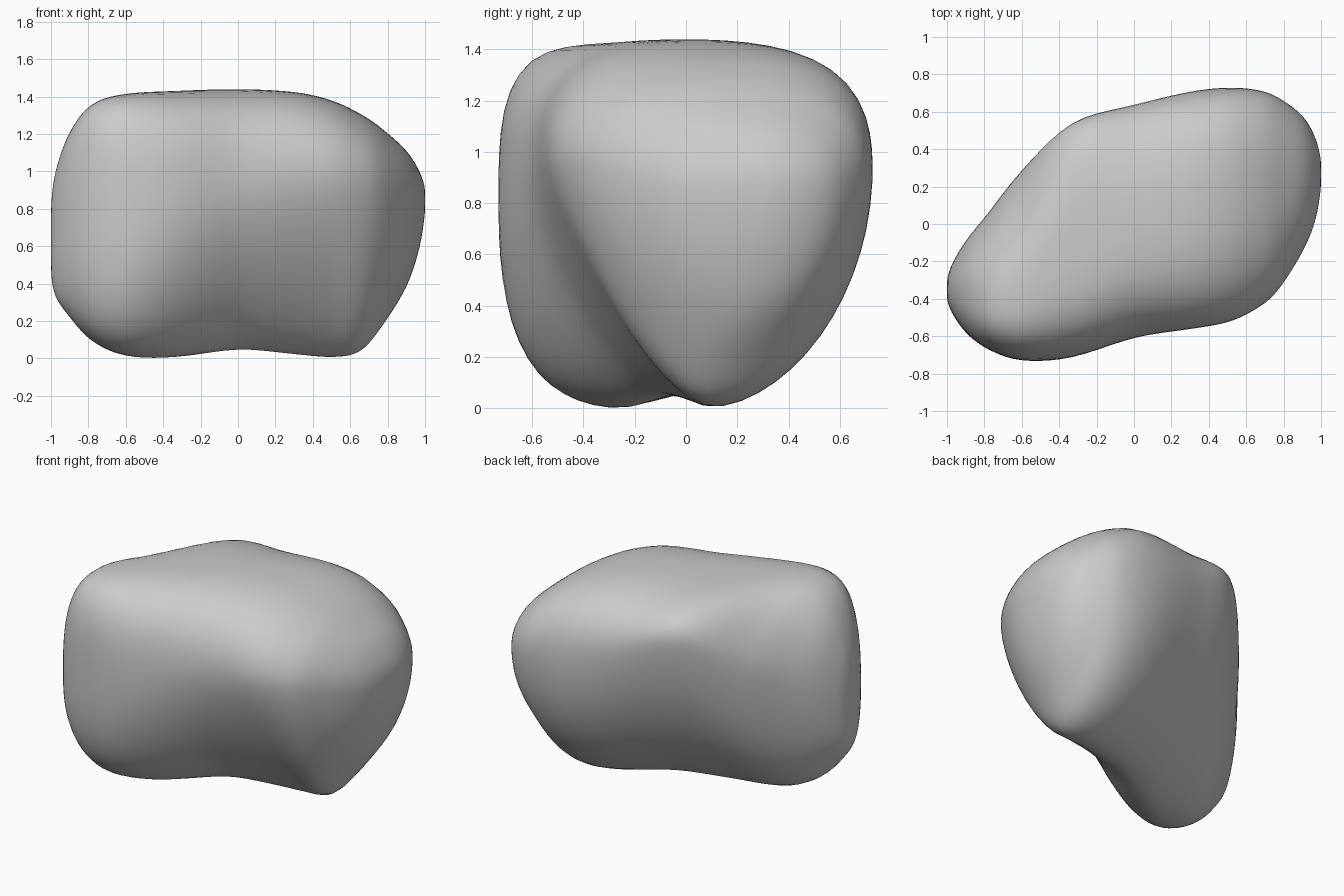
import bpy
import bmesh
from math import cos, sin, pi

cube = bpy.data.objects.get("Cube")
if cube:
    bpy.data.objects.remove(cube, do_unlink=True)

QUARTER = 14   # points per quarter of a section
STEPS = 5      # rings between two stations

# Stations: x, then (front, back) y, (base, top) z, (base, top) centre y, (front, back) widest z
LIMITS = [
    (-1.0, -.4, -.3, .45, .82, -.35, -.35, .62, .62),
    (-.975, -.47, -.22, .33, 1.0, -.35, -.34, .65, .68),
    (-.9, -.58, -.09, .22, 1.21, -.34, -.34, .7, .8),
    (-.78, -.67, .06, .09, 1.36, -.31, -.34, .75, .88),
    (-.6, -.73, .29, .01, 1.415, -.27, -.27, .75, 1.0),
    (-.33, -.715, .545, -.005, 1.43, -.22, -.1, .82, 1.19),
    (0, -.61, .64, .035, 1.44, -.07, 0, .9, 1.08),
    (.3, -.565, .71, .005, 1.425, .03, .04, .95, .95),
    (.5, -.53, .73, -.01, 1.38, .07, .09, .95, .9),
    (.65, -.46, .72, .02, 1.31, .07, .13, .94, .89),
    (.77, -.36, .68, .16, 1.23, .11, .16, .92, .88),
    (.9, -.15, .58, .38, 1.11, .21, .22, .88, .86),
    (.97, .02, .46, .59, 1.0, .25, .25, .86, .85),
    (1.0, .2, .34, .78, .91, .27, .27, .85, .85),
]

# Roundness of each section: front base, back base, front top, back top
ROUNDNESS = {
    -1.0: (2.4, 2, 2.6, 2), -.78: (2.7, 1.9, 4, 1.75), -.6: (2.6, 1.75, 4.2, 1.75),
    -.33: (1.9, 1.62, 3.6, 3), 0: (1.5, 1.7, 2.8, 2.5), .3: (1.35, 1.82, 2.6, 3),
    .5: (1.3, 1.85, 2.5, 3.1), .75: (1.45, 1.85, 2.4, 2.7), 1.0: (2, 2, 2, 2),
}


def roundness(x):
    """Blend the roundness between its nearest stations."""
    keys = sorted(ROUNDNESS)
    for a, b in zip(keys, keys[1:]):
        if x <= b:
            t = (x - a) / (b - a)
            return [p + (q - p) * t for p, q in zip(ROUNDNESS[a], ROUNDNESS[b])]
    return list(ROUNDNESS[keys[-1]])


def spline(a, b, c, d, t):
    """Smooth curve from b to c."""
    return b + .5 * t * (c - a + t * (2 * a - 5 * b + 4 * c - d + t * (3 * (b - c) + d - a)))


def section(row):
    """Closed outline made of four rounded quarters."""
    x, front, back, base, top, y_base, y_top, z_front, z_back = row
    fb, bb, ft, bt = roundness(x)
    quarters = [   # side y, side z, end y, end z, roundness, starts at the end
        (back, z_back, y_base, base, bb, True),
        (back, z_back, y_top, top, bt, False),
        (front, z_front, y_top, top, ft, True),
        (front, z_front, y_base, base, fb, False),
    ]
    points = []
    for side, z_side, mid, end, p, from_end in quarters:
        for i in range(QUARTER):
            a = i / QUARTER * pi / 2
            if from_end:
                a = pi / 2 - a
            c, s = abs(cos(a)), abs(sin(a))
            r = (c ** p + s ** p) ** (-1 / p)
            points.append((x, mid + (side - mid) * c * r, z_side + (end - z_side) * s * r))
    return points


# Rounded boulder, lofted along x
rows = []
last = len(LIMITS) - 1
for i in range(last):
    near = [LIMITS[min(max(i + k, 0), last)] for k in (-1, 0, 1, 2)]
    for step in range(STEPS):
        rows.append([spline(*v, step / STEPS) for v in zip(*near)])
rows.append(LIMITS[-1])

bm = bmesh.new()
rings = [[bm.verts.new(p) for p in section(row)] for row in rows]
count = len(rings[0])
for a, b in zip(rings, rings[1:]):
    for i in range(count):
        j = (i + 1) % count
        bm.faces.new((a[i], a[j], b[j], b[i]))
for ring in (rings[0], rings[-1]):
    cap = bm.faces.new(ring)
    bmesh.ops.poke(bm, faces=[cap])

# Soften the section corners
for _ in range(4):
    bmesh.ops.smooth_vert(bm, verts=bm.verts, factor=.5,
                          use_axis_x=False, use_axis_y=True, use_axis_z=True)
bmesh.ops.recalc_face_normals(bm, faces=bm.faces)
for face in bm.faces:
    face.smooth = True

mesh = bpy.data.meshes.new("boulder")
bm.to_mesh(mesh)
bm.free()
boulder = bpy.data.objects.new("boulder", mesh)
bpy.context.collection.objects.link(boulder)

# Stone colour
stone = bpy.data.materials.new("stone_grey")
stone.use_nodes = True
colour = (.6, .6, .6, 1)
stone.diffuse_color = colour
stone.node_tree.nodes["Principled BSDF"].inputs["Base Color"].default_value = colour
mesh.materials.append(stone)
